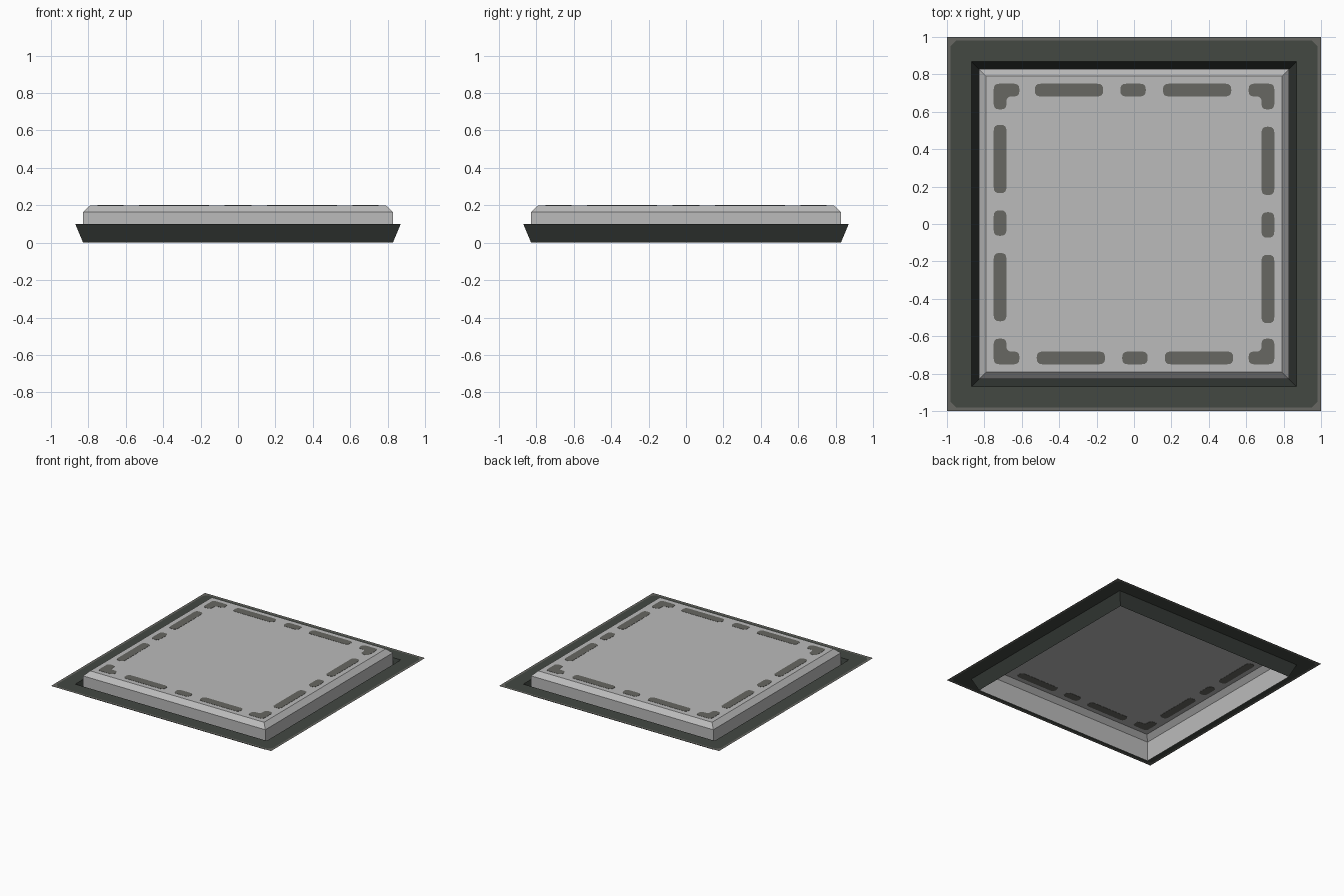
import bpy
from mathutils import Matrix, Vector
import math

if "Cube" in bpy.data.objects:
    bpy.data.objects.remove(bpy.data.objects["Cube"])


def srgb(r, g, b):
    return tuple(((c / 255 + 0.055) / 1.055) ** 2.4 for c in (r, g, b)) + (1.0,)


def material(name, rgb):
    m = bpy.data.materials.new(name)
    m.diffuse_color = srgb(*rgb)
    m.use_nodes = True
    m.node_tree.nodes["Principled BSDF"].inputs["Base Color"].default_value = m.diffuse_color
    return m


light_grey = material("light_grey", (187, 187, 187))
mark_grey = material("mark_grey", (103, 103, 98))
dark_green_grey = material("dark_green_grey", (67, 72, 66))
groove_dark = material("groove_dark", (54, 59, 55))


def add_object(name, verts, faces, mat):
    mesh = bpy.data.meshes.new(name)
    mesh.from_pydata(verts, [], faces)
    mesh.materials.append(mat)
    ob = bpy.data.objects.new(name, mesh)
    bpy.context.collection.objects.link(ob)
    return ob


def square(a, z):
    return [(a, -a, z), (a, a, z), (-a, a, z), (-a, -a, z)]


def cut_square(a, z, cut, clipped):
    """Square loop with three points per corner; clipped flattens the corner."""
    k = a - cut / 2 if clipped else a
    base = [Vector((a, a - cut, z)), Vector((k, k, z)), Vector((a - cut, a, z))]
    return [tuple(Matrix.Rotation(i * math.pi / 2, 3, 'Z') @ p) for i in range(4) for p in base]


def loft(name, loops, mat, cap=False):
    n = len(loops[0])
    verts = [p for loop in loops for p in loop]
    faces = [(k * n + i, k * n + (i + 1) % n, (k + 1) * n + (i + 1) % n, (k + 1) * n + i)
             for k in range(len(loops) - 1) for i in range(n)]
    if cap:
        faces.append(tuple(range((len(loops) - 1) * n, len(loops) * n)))
    return add_object(name, verts, faces, mat)


def rounded(points, r, steps=4):
    """Round every corner of a 2D outline."""
    out = []
    for i, p in enumerate(points):
        p = Vector(p)
        a = p + (Vector(points[i - 1]) - p).normalized() * r
        b = p + (Vector(points[(i + 1) % len(points)]) - p).normalized() * r
        for s in range(steps + 1):
            t = s / steps
            out.append(a * (1 - t) ** 2 + p * 2 * t * (1 - t) + b * t * t)
    return out


# Flat surround with a thin worn border, sloping groove, open-bottomed raised cap
loft("surround_border", [cut_square(1.0, 0.1, 0.05, False), cut_square(0.981, 0.1, 0.03, True)], mark_grey)
loft("surround_panel", [cut_square(0.981, 0.1, 0.03, True), cut_square(0.87, 0.1, 0.03, False)], dark_green_grey)
loft("groove_slope", [square(0.87, 0.1), square(0.828, 0.0)], groove_dark)
loft("raised_cap", [square(0.828, 0.0), square(0.828, 0.163), square(0.79, 0.2)], light_grey, cap=True)

# Painted dashes and corner marks, visible on both sides of the thin cap
Z, H, IN, OUT = 0.2, 0.0015, 0.682, 0.75
verts, faces = [], []


def add_mark(outline, rot):
    n, b = len(outline), len(verts)
    for z in (Z - H, Z + H):
        verts.extend(tuple(rot @ Vector((p.x, p.y, z))) for p in outline)
    faces.append(tuple(b + n + i for i in range(n)))
    faces.append(tuple(b + i for i in reversed(range(n))))
    faces.extend((b + i, b + (i + 1) % n, b + n + (i + 1) % n, b + n + i) for i in range(n))


for i in range(4):
    rot = Matrix.Rotation(i * math.pi / 2, 3, 'Z')
    shift = -0.005 * (-1) ** i
    for x0, x1 in ((-0.525, -0.16), (-0.068, 0.068), (0.16, 0.525)):
        x0, x1 = x0 + shift, x1 + shift
        add_mark(rounded([(x0, IN), (x1, IN), (x1, OUT), (x0, OUT)], 0.03), rot)
    e = 0.613
    add_mark(rounded([(e, IN), (IN, IN), (IN, e), (OUT, e), (OUT, OUT), (e, OUT)], 0.028), rot)

add_object("painted_marks", verts, faces, mark_grey)
